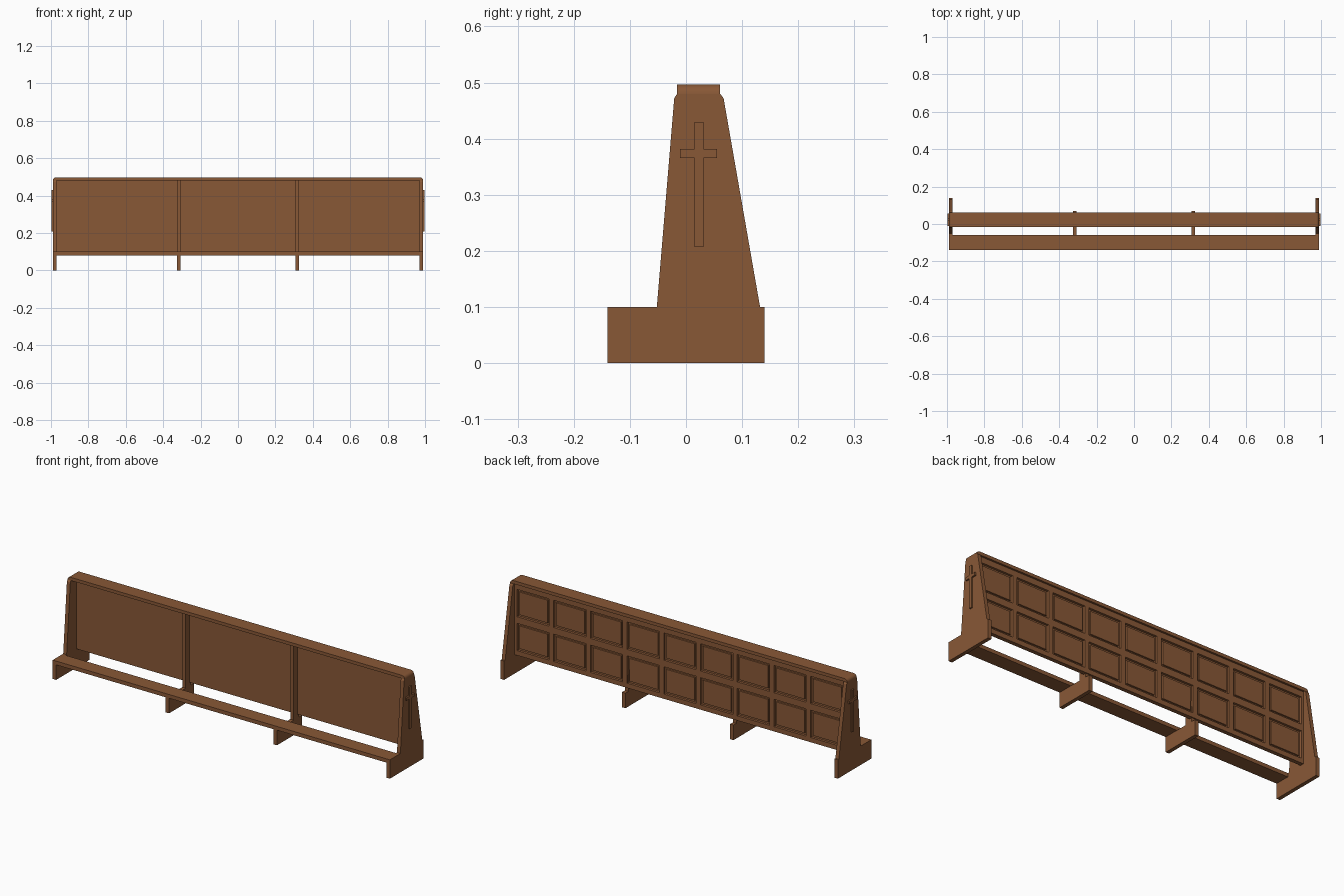
import bpy, bmesh, math
from mathutils import Vector

if "Cube" in bpy.data.objects:
    bpy.data.objects.remove(bpy.data.objects["Cube"])

wood = bpy.data.materials.new("brown wood")
wood.diffuse_color = (0.25, 0.098, 0.037, 1)
wood.use_nodes = True
wood.node_tree.nodes["Principled BSDF"].inputs["Base Color"].default_value = wood.diffuse_color


def finish(name, bm):
    bmesh.ops.recalc_face_normals(bm, faces=bm.faces)
    me = bpy.data.meshes.new(name)
    bm.to_mesh(me)
    bm.free()
    me.materials.append(wood)
    ob = bpy.data.objects.new(name, me)
    bpy.context.collection.objects.link(ob)
    return ob


def prism(name, points, direction):
    """Extrude a closed outline of 3D points along a direction."""
    bm = bmesh.new()
    face = bm.faces.new([bm.verts.new(p) for p in points])
    ext = bmesh.ops.extrude_face_region(bm, geom=[face], use_keep_orig=True)
    verts = [g for g in ext["geom"] if isinstance(g, bmesh.types.BMVert)]
    bmesh.ops.translate(bm, verts=verts, vec=Vector(direction))
    return finish(name, bm)


def side_profile(name, yz, x0, x1):
    return prism(name, [(x0, y, z) for y, z in yz], (x1 - x0, 0, 0))


def box(name, x0, x1, y0, y1, z0, z1):
    return side_profile(name, [(y0, z0), (y1, z0), (y1, z1), (y0, z1)], x0, x1)


end_outline = [(-0.14, 0), (0.14, 0), (0.14, 0.1), (0.132, 0.1), (0.067, 0.472),
               (0.061, 0.48), (-0.016, 0.48), (-0.021, 0.472), (-0.052, 0.1), (-0.14, 0.1)]
support_outline = [(-0.14, 0), (0.069, 0), (0.069, 0.08), (0.045, 0.08),
                   (0.045, 0.1), (0.032, 0.48), (0.0, 0.48), (0.0, 0.08), (-0.14, 0.08)]
cross_outline = [(0.015, 0.207), (0.031, 0.207), (0.031, 0.366), (0.055, 0.366),
                 (0.055, 0.382), (0.031, 0.382), (0.031, 0.43), (0.015, 0.43),
                 (0.015, 0.382), (-0.011, 0.382), (-0.011, 0.366), (0.015, 0.366)]

# End panels, crosses and inner supports on both sides
for side, s in (("left", -1), ("right", 1)):
    side_profile(side + "_end_panel", end_outline, s * 0.97, s * 0.99)
    side_profile(side + "_cross", cross_outline, s * 0.989, s * 0.998)
    side_profile(side + "_support", support_outline, s * 0.307, s * 0.327)

# Kneeling board along the front
box("kneeler_board", -0.97, 0.97, -0.14, -0.06, 0.08, 0.1)

# Top rail with rounded ends
r = 0.017
arc = [(0.99 - r + r * math.cos(a), 0.48 + r * math.sin(a))
       for a in [i * math.pi / 12 for i in range(7)]]
outline = arc + [(-x, z) for x, z in reversed(arc)]
rail = prism("top_rail", [(x, -0.016, z) for x, z in outline], (0, 0.077, 0))
bpy.context.view_layer.objects.active = rail
rail.select_set(True)
bpy.ops.object.shade_smooth_by_angle()

# Back board with two rows of nine recessed, raised-field panels
cols, gap = 9, 0.013
pitch = 1.94 / cols
xs = [-0.97]
for i in range(cols):
    xs += [-0.97 + i * pitch + gap, -0.97 + (i + 1) * pitch - gap]
xs.append(0.97)
zs = [0.1, 0.125, 0.27, 0.305, 0.45, 0.48]
bm = bmesh.new()
grid = [[bm.verts.new((x, 0.051, z)) for z in zs] for x in xs]
openings = []
for i in range(len(xs) - 1):
    for j in range(len(zs) - 1):
        f = bm.faces.new((grid[i][j], grid[i][j + 1], grid[i + 1][j + 1], grid[i + 1][j]))
        if i % 2 and j % 2:
            openings.append(f)
bm.normal_update()
edge = [e for e in bm.edges if e.is_boundary]
ext = bmesh.ops.extrude_edge_only(bm, edges=edge)
bmesh.ops.translate(bm, vec=(0, -0.021, 0),
                    verts=[g for g in ext["geom"] if isinstance(g, bmesh.types.BMVert)])
bmesh.ops.holes_fill(bm, edges=[e for e in bm.edges if e.is_boundary], sides=0)
for thickness, depth in ((0.002, -0.01), (0.013, 0.0), (0.002, 0.006)):
    bm.normal_update()
    bmesh.ops.inset_individual(bm, faces=openings, thickness=thickness, depth=depth)
finish("back_board", bm)
